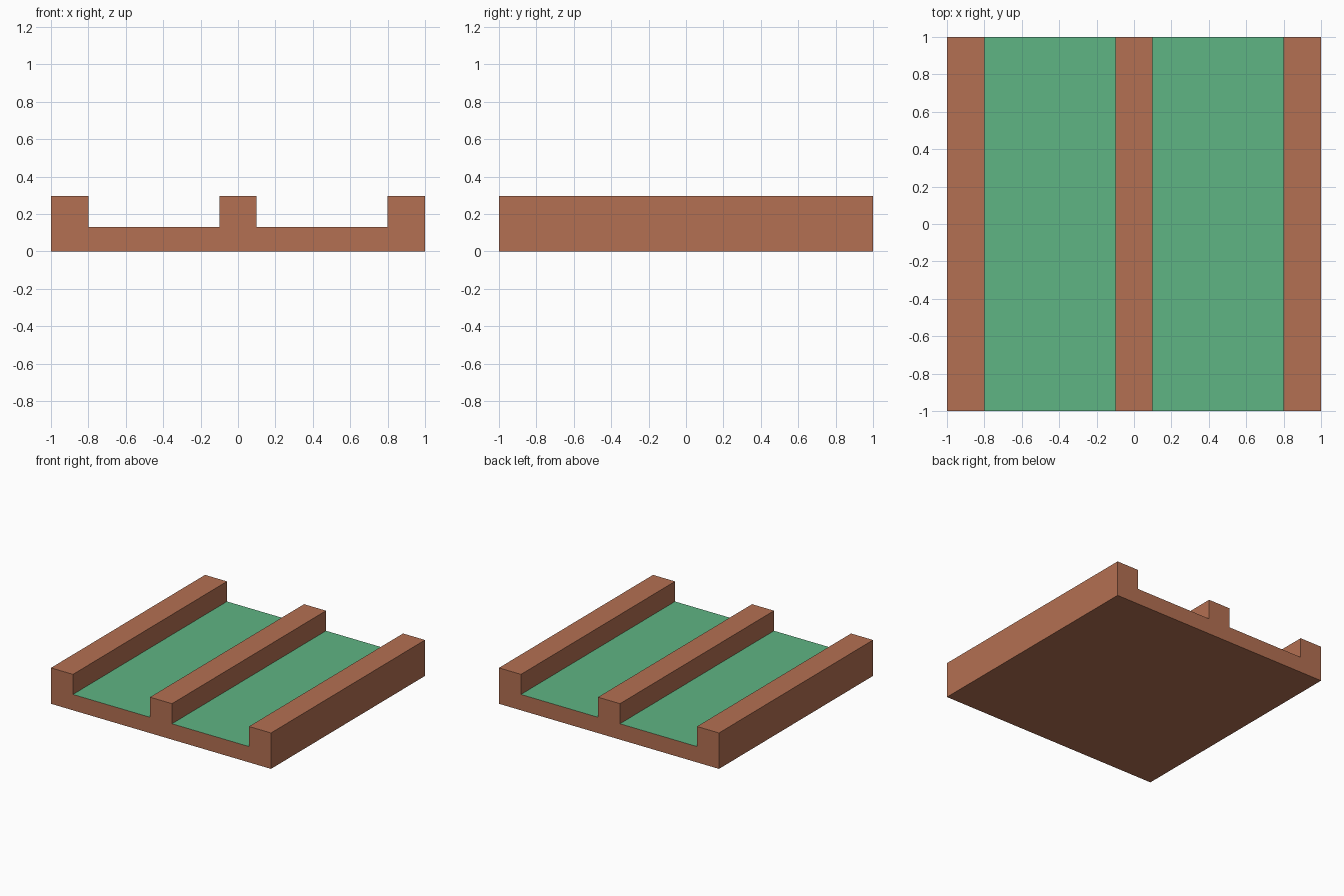
import bpy
import bmesh

if "Cube" in bpy.data.objects:
    bpy.data.objects.remove(bpy.data.objects["Cube"])


def make_material(name, color):
    mat = bpy.data.materials.new(name)
    mat.diffuse_color = (*color, 1.0)
    mat.use_nodes = True
    mat.node_tree.nodes["Principled BSDF"].inputs["Base Color"].default_value = mat.diffuse_color
    return mat


FLOOR, TOP = 0.13, 0.295

# Half cross-section (right side), mirrored to make the full profile
half = [(1.0, 0.0), (1.0, TOP), (0.8, TOP), (0.8, FLOOR), (0.1, FLOOR), (0.1, TOP)]
profile = half + [(-x, z) for x, z in reversed(half)]

# Extrude the profile from front to back
bm = bmesh.new()
front = bm.faces.new([bm.verts.new((x, -1.0, z)) for x, z in profile])
ext = bmesh.ops.extrude_face_region(bm, geom=[front], use_keep_orig=True)
back_verts = [g for g in ext["geom"] if isinstance(g, bmesh.types.BMVert)]
bmesh.ops.translate(bm, verts=back_verts, vec=(0, 2.0, 0))
bmesh.ops.recalc_face_normals(bm, faces=bm.faces)

# Channel floors are green, everything else is brown
for face in bm.faces:
    is_floor = face.normal.z > 0.9 and face.calc_center_median().z < TOP - 0.05
    face.material_index = 1 if is_floor else 0

mesh = bpy.data.meshes.new("channel_tile")
bm.to_mesh(mesh)
bm.free()
mesh.materials.append(make_material("clay brown", (0.456, 0.162, 0.084)))
mesh.materials.append(make_material("channel green", (0.114, 0.462, 0.227)))
tile = bpy.data.objects.new("channel_tile", mesh)
bpy.context.collection.objects.link(tile)
